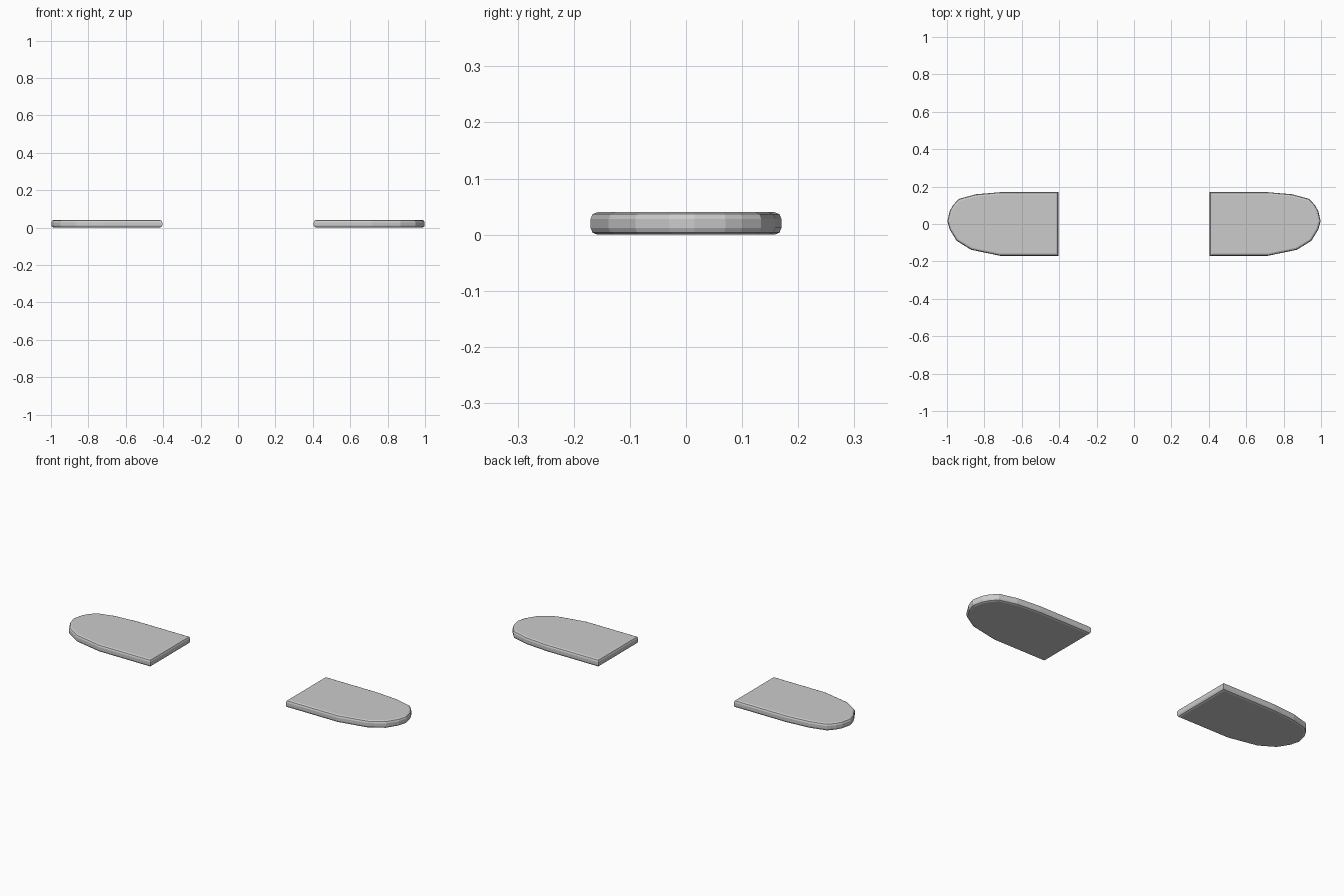
import bpy, bmesh

if "Cube" in bpy.data.objects:
    bpy.data.objects.remove(bpy.data.objects["Cube"])

# Half-rounded pad outline, right-hand side (x, y), counter-clockwise
OUTLINE = [(0.405, -0.17), (0.715, -0.17), (0.87, -0.138), (0.948, -0.09),
           (0.985, -0.03), (0.998, 0.015), (0.985, 0.07), (0.968, 0.1),
           (0.938, 0.134), (0.845, 0.159), (0.715, 0.17), (0.405, 0.17)]
THICKNESS = 0.04


def make_pad(name, side):
    bm = bmesh.new()
    base = bm.faces.new([bm.verts.new((side * x, y, 0)) for x, y in OUTLINE])
    new = bmesh.ops.extrude_face_region(bm, geom=[base], use_keep_orig=True)["geom"]
    for v in new:
        if isinstance(v, bmesh.types.BMVert):
            v.co.z = THICKNESS
    bmesh.ops.recalc_face_normals(bm, faces=bm.faces)
    # Soften the top and bottom rims
    rims = [e for e in bm.edges if abs(e.verts[0].co.z - e.verts[1].co.z) < 1e-5]
    bmesh.ops.bevel(bm, geom=rims, offset=0.012, segments=2, profile=0.5,
                    affect='EDGES', clamp_overlap=True)
    bmesh.ops.recalc_face_normals(bm, faces=bm.faces)
    mesh = bpy.data.meshes.new(name)
    bm.to_mesh(mesh)
    bm.free()
    obj = bpy.data.objects.new(name, mesh)
    bpy.context.collection.objects.link(obj)
    return obj


# Mirrored pair of pads
make_pad("right_pad", 1)
make_pad("left_pad", -1)
